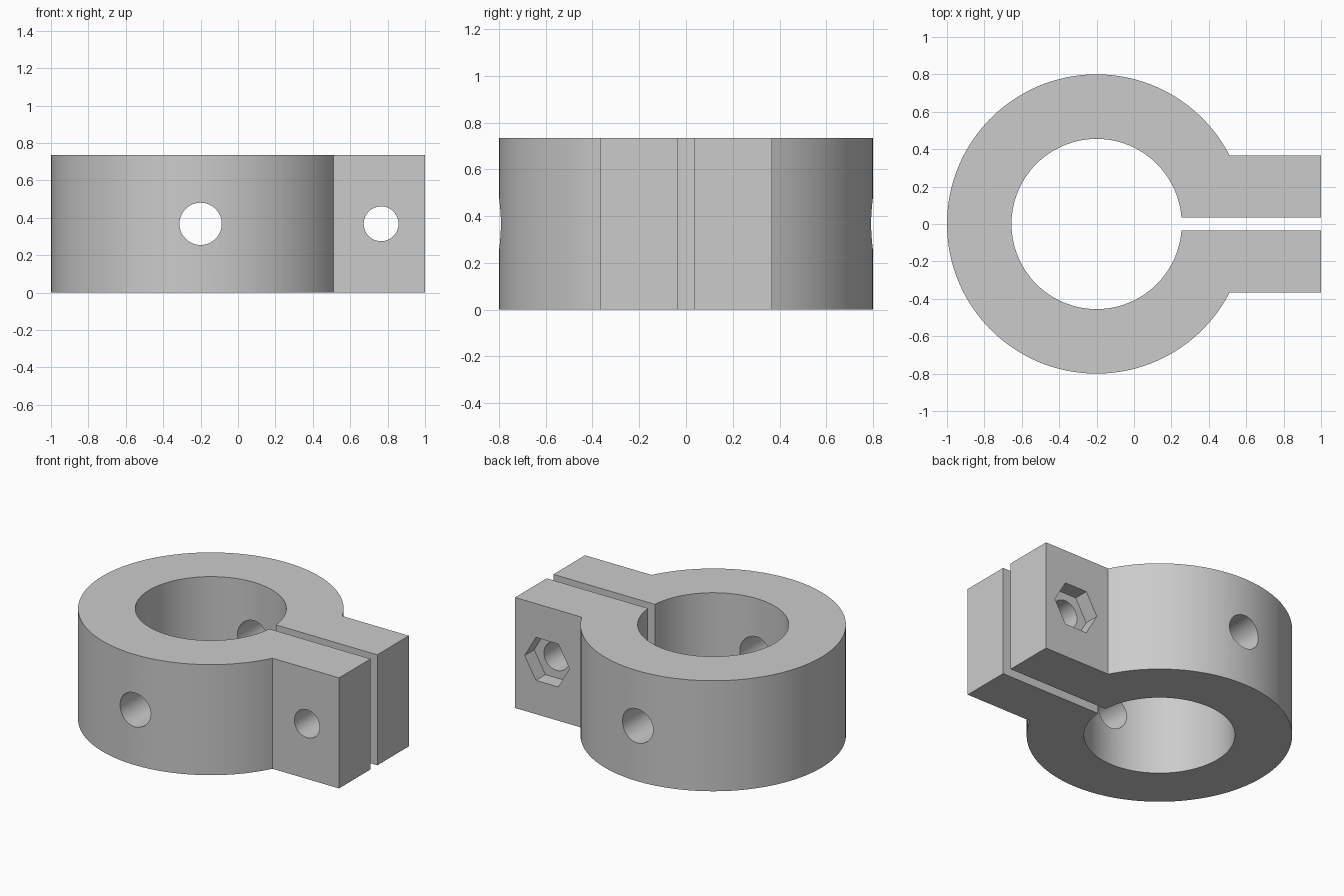
import bpy
import bmesh
from math import asin, sin, cos, pi, radians
from mathutils import Matrix

cube = bpy.data.objects.get("Cube")
if cube:
    bpy.data.objects.remove(cube, do_unlink=True)

HEIGHT, CX = 0.735, -0.2
OUTER, INNER = 0.8, 0.455
LUG, SLIT, END = 0.367, 0.035, 1.0
BOLT_X, MID_Z = 0.765, HEIGHT / 2

grey = bpy.data.materials.new("plain grey")
grey.use_nodes = True
colour = (0.6, 0.6, 0.6, 1)
grey.diffuse_color = colour
grey.node_tree.nodes["Principled BSDF"].inputs["Base Color"].default_value = colour


def make_object(name, bm):
    bmesh.ops.recalc_face_normals(bm, faces=bm.faces)
    mesh = bpy.data.meshes.new(name)
    bm.to_mesh(mesh)
    bm.free()
    mesh.materials.append(grey)
    obj = bpy.data.objects.new(name, mesh)
    bpy.context.collection.objects.link(obj)
    return obj


def arc(radius, half_width, steps):
    """Arc around the ring, open where a strip of this half width leaves it."""
    start = asin(half_width / radius)
    sweep = 2 * pi - 2 * start
    return [(CX + radius * cos(start + sweep * i / steps),
             radius * sin(start + sweep * i / steps)) for i in range(steps + 1)]


def drill(target, x, y, radius, length, sides):
    """Cut a straight hole along y."""
    bm = bmesh.new()
    bmesh.ops.create_cone(bm, cap_ends=True, segments=sides, radius1=radius,
                          radius2=radius, depth=length,
                          matrix=Matrix.Translation((x, y, MID_Z))
                          @ Matrix.Rotation(pi / 2, 4, "X")
                          @ Matrix.Rotation(pi / 2 if sides == 6 else 0, 4, "Z"))
    # Turn the hexagon so that two corners point along x
    if sides == 6:
        right = max(v.co.x for v in bm.verts)
        if right - x < radius * 0.95:
            bmesh.ops.rotate(bm, verts=bm.verts, cent=(x, y, MID_Z),
                             matrix=Matrix.Rotation(pi / 6, 3, "Y"))
    cutter = make_object("hole_cutter", bm)
    cutter.hide_render = True
    mod = target.modifiers.new("hole", "BOOLEAN")
    mod.operation, mod.solver, mod.object = "DIFFERENCE", "EXACT", cutter
    bpy.context.view_layer.objects.active = target
    bpy.ops.object.modifier_apply(modifier=mod.name)
    bpy.data.objects.remove(cutter, do_unlink=True)


# Split ring and its two lugs, as one extruded outline
outline = arc(OUTER, LUG, 110) + [(END, -LUG), (END, -SLIT)]
outline += arc(INNER, SLIT, 110)[::-1] + [(END, SLIT), (END, LUG)]
bm = bmesh.new()
base = bm.faces.new([bm.verts.new((x, y, 0)) for x, y in outline])
top = bmesh.ops.extrude_face_region(bm, geom=[base], use_keep_orig=True)
bmesh.ops.translate(bm, vec=(0, 0, HEIGHT),
                    verts=[v for v in top["geom"] if isinstance(v, bmesh.types.BMVert)])
clamp = make_object("split_clamp_ring", bm)

# Cross holes, bolt hole and hexagonal nut pocket in the back lug
drill(clamp, CX, 0, 0.113, 2, 48)
drill(clamp, BOLT_X, 0, 0.093, 2, 48)
drill(clamp, BOLT_X, LUG, 0.165, 0.2, 6)

bpy.ops.object.select_all(action="DESELECT")
clamp.select_set(True)
bpy.context.view_layer.objects.active = clamp
bpy.ops.object.shade_smooth_by_angle(angle=radians(30))
